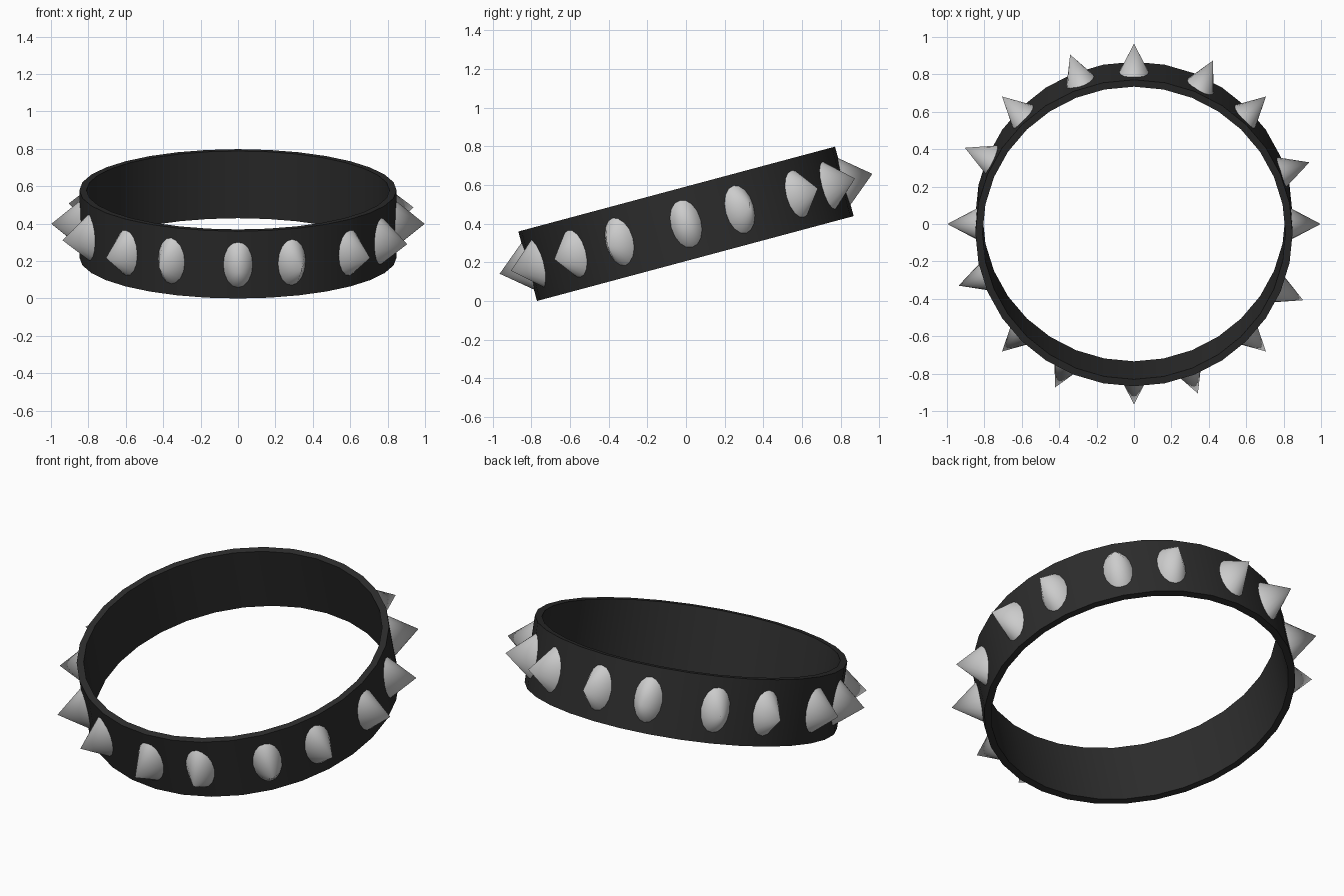
import bpy, bmesh
from math import radians, cos, sin, pi
from mathutils import Matrix

if "Cube" in bpy.data.objects:
    bpy.data.objects.remove(bpy.data.objects["Cube"])

R_OUT, R_IN, H = 0.848, 0.81, 0.372
SIDES = 32
# the whole collar leans forward about x
TILT = Matrix.Translation((0, 0, 0.399)) @ Matrix.Rotation(radians(15), 4, 'X')


def finish(bm, name):
    bmesh.ops.recalc_face_normals(bm, faces=bm.faces)
    me = bpy.data.meshes.new(name)
    bm.to_mesh(me)
    bm.free()
    ob = bpy.data.objects.new(name, me)
    bpy.context.collection.objects.link(ob)
    ob.matrix_world = TILT
    bpy.context.view_layer.objects.active = ob
    ob.select_set(True)
    bpy.ops.object.shade_smooth_by_angle(angle=radians(30))
    ob.select_set(False)
    return ob


# Leather band: rectangular section swept round the axis
bm = bmesh.new()
section = [(R_OUT, -H / 2), (R_OUT, H / 2), (R_IN, H / 2), (R_IN, -H / 2)]
rings = [[bm.verts.new((r * cos(2 * pi * i / SIDES), r * sin(2 * pi * i / SIDES), z))
          for r, z in section] for i in range(SIDES)]
for i in range(SIDES):
    a, b = rings[i], rings[(i + 1) % SIDES]
    for k in range(4):
        n = (k + 1) % 4
        bm.faces.new((a[k], b[k], b[n], a[n]))
band = finish(bm, "band")
dark = bpy.data.materials.new("black_leather")
dark.diffuse_color = (0.025, 0.025, 0.025, 1)
dark.use_nodes = True
dark.node_tree.nodes["Principled BSDF"].inputs["Base Color"].default_value = dark.diffuse_color
band.data.materials.append(dark)

# Studs: oval cones in pairs 20 degrees apart, every 45 degrees
BASE, TIP = 0.82, 0.998
bm = bmesh.new()
for pair in range(8):
    for offset in (0, 20):
        place = (Matrix.Rotation(radians(45 * pair + offset), 4, 'Z')
                 @ Matrix.Translation(((BASE + TIP) / 2, 0, 0))
                 @ Matrix.Diagonal((1, 0.6, 1, 1))
                 @ Matrix.Rotation(radians(90), 4, 'Y'))
        bmesh.ops.create_cone(bm, cap_ends=True, segments=16, radius1=0.148,
                              radius2=0, depth=TIP - BASE, matrix=place)
finish(bm, "studs")
